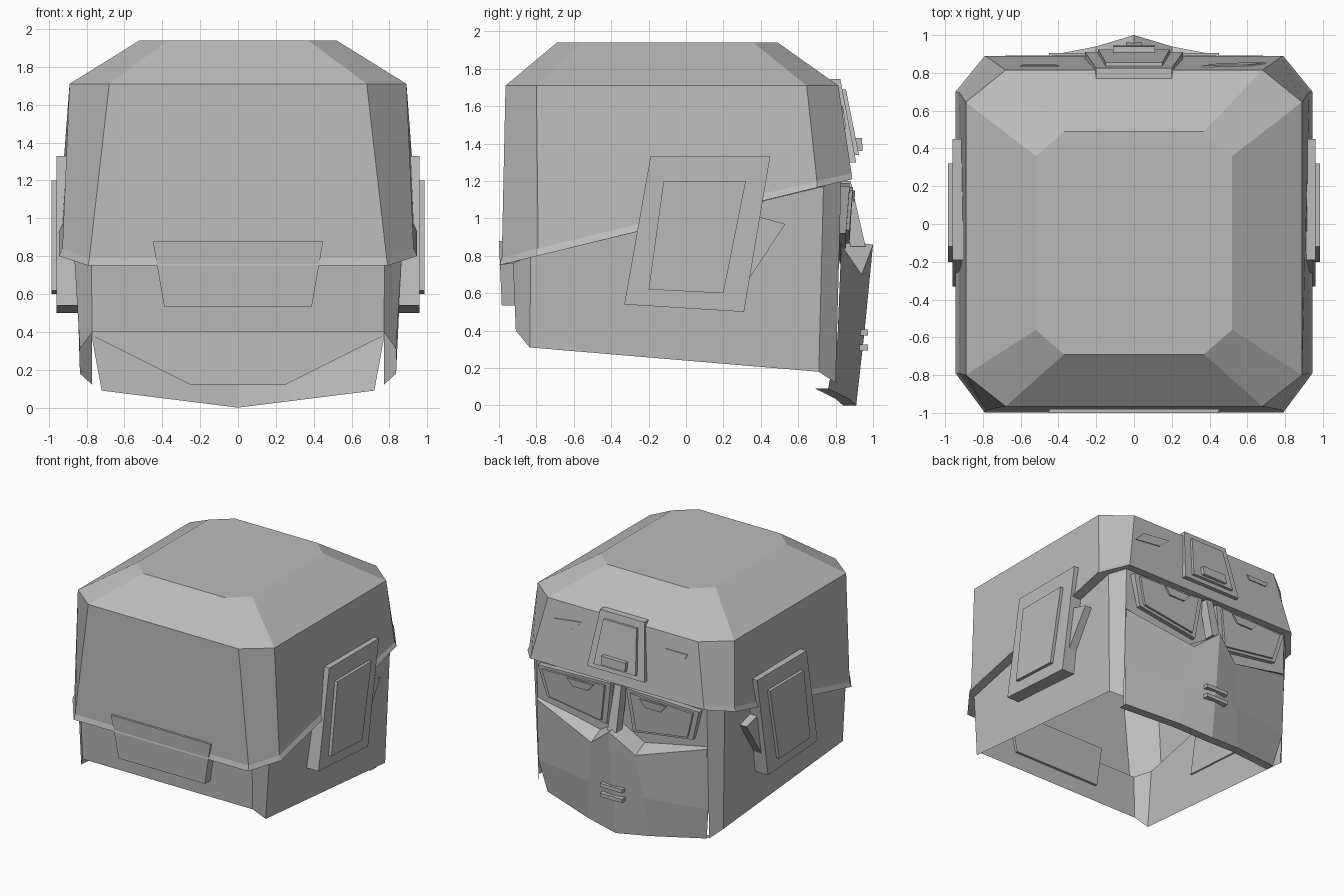
import bpy
import bmesh
from mathutils import Vector

cube = bpy.data.objects.get("Cube")
if cube:
    bpy.data.objects.remove(cube, do_unlink=True)

grey = bpy.data.materials.new("plain grey")
grey.use_nodes = True
GREY = (0.5, 0.5, 0.5, 1)
grey.diffuse_color = GREY
grey.node_tree.nodes["Principled BSDF"].inputs["Base Color"].default_value = GREY


def finish(name, bm):
    bmesh.ops.recalc_face_normals(bm, faces=bm.faces)
    mesh = bpy.data.meshes.new(name)
    bm.to_mesh(mesh)
    bm.free()
    mesh.materials.append(grey)
    obj = bpy.data.objects.new(name, mesh)
    bpy.context.collection.objects.link(obj)
    return obj


def plate(name, outline, depth):
    """Solid plate: outer outline pushed along the depth vector."""
    bm = bmesh.new()
    face = bm.faces.new([bm.verts.new(p) for p in outline])
    out = bmesh.ops.extrude_face_region(bm, geom=[face], use_keep_orig=True)
    moved = [v for v in out["geom"] if isinstance(v, bmesh.types.BMVert)]
    bmesh.ops.translate(bm, verts=moved, vec=depth)
    return finish(name, bm)


def shrink(points, factor, shift):
    mid = sum((Vector(p) for p in points), Vector()) / len(points)
    return [mid + (Vector(p) - mid) * factor + Vector(shift) for p in points]


def flip(points):
    return [(-p[0], p[1], p[2]) for p in points]


def ring(bm, half):
    """Eight-sided ring from the four points on the left side."""
    return [bm.verts.new(p) for p in half + flip(half[::-1])]


def loft(bm, a, b, skip=()):
    for i in range(8):
        if i not in skip:
            j = (i + 1) % 8
            bm.faces.new((a[i], a[j], b[j], b[i]))


# Dome with a flared, sloping rim
bm = bmesh.new()
rings = [ring(bm, half) for half in (
    [(.37, -.69, 1.94), (.52, -.56, 1.94), (.52, .36, 1.94), (.37, .49, 1.94)],
    [(.68, -.965, 1.71), (.89, -.8, 1.71), (.89, .645, 1.71), (.68, .815, 1.71)],
    [(.785, -.985, .79), (.928, -.79, .84), (.928, .7, 1.2), (.78, .885, 1.24)],
    [(.79, -.998, .75), (.945, -.79, .8), (.945, .7, 1.165), (.79, .89, 1.21)],
    [(.775, -.925, .76), (.865, -.83, .8), (.865, .735, 1.17), (.77, .83, 1.21)],
)]
bm.faces.new(rings[0])
for a, b in zip(rings, rings[1:]):
    loft(bm, a, b)
finish("dome", bm)

# Lower skirt, open underneath and at the face
bm = bmesh.new()
top = ring(bm, [(.775, -.925, .76), (.865, -.83, .8), (.865, .735, 1.17), (.77, .83, 1.21)])
low = ring(bm, [(.77, -.91, .4), (.835, -.835, .31), (.835, .71, .18), (.77, .8, .12)])
loft(bm, top, low, skip=(3,))
finish("skirt", bm)

# Face panel behind the eyes and mask
bm = bmesh.new()
half = [(.77, .83, 1.21), (.77, .805, .38), (.25, .8, .12)]
bm.faces.new([bm.verts.new(p) for p in half + flip(half[::-1])])
finish("face_panel", bm)

# Faceted mask with a ledge on top and a lip underneath
columns = [
    [(0, .83, .88), (0, 1.0, .86), (0, .955, .4), (0, .91, 0), (0, .84, 0)],
    [(.2, .82, .76), (.2, .94, .7), (.25, .9, .35), (.28, .87, .035), (.28, .8, .035)],
    [(.77, .815, .88), (.77, .83, .86), (.77, .81, .36), (.72, .76, .09), (.72, .69, .09)],
]
columns = [flip(c) for c in columns[:0:-1]] + columns
bm = bmesh.new()
grid = [[bm.verts.new(p) for p in c] for c in columns]
for a, b in zip(grid, grid[1:]):
    for i in range(len(a) - 1):
        bm.faces.new((a[i], b[i], b[i + 1], a[i + 1]))
finish("mask", bm)

# Nose bridge between the eyes
plate("nose_bridge", [(-.03, .88, 1.2), (.03, .88, 1.2), (.04, .96, .85), (-.04, .96, .85)],
      (0, -.08, 0))

# Mouth bars
for i, z in enumerate((.39, .31)):
    plate(f"mouth_bar_{i + 1}", [(-.1, .972, z - .015), (.1, .972, z - .015),
                                 (.1, .972, z + .015), (-.1, .972, z + .015)], (0, -.07, 0))

# Eyes and side plates, mirrored
eye = [(.73, .875, 1.17), (.07, .875, 1.19), (.12, .855, .84), (.66, .855, .92)]
lid = [(.45, .905, 1.15), (.21, .905, 1.15), (.26, .9, 1.09), (.4, .9, 1.09)]
ear = [(.96, -.19, 1.33), (.96, .45, 1.33), (.96, .31, .5), (.96, -.33, .54)]
ear_top = [(.985, -.12, 1.2), (.985, .32, 1.2), (.985, .2, .6), (.985, -.2, .62)]
fin = [(.92, .35, 1.02), (.92, .53, .97), (.92, .34, .68)]
for side, sign in (("left", 1), ("right", -1)):
    place = (lambda pts: pts) if sign > 0 else flip
    plate(f"{side}_eye_frame", place(eye), (0, -.06, 0))
    plate(f"{side}_eye_lens", place(shrink(eye, .86, (0, .018, 0))), (0, -.05, 0))
    plate(f"{side}_eye_lid", place(lid), (0, -.03, 0))
    plate(f"{side}_ear_plate", place(ear), (-.13 * sign, 0, 0))
    plate(f"{side}_ear_cover", place(ear_top), (-.04 * sign, 0, 0))
    plate(f"{side}_ear_fin", place(fin), (-.08 * sign, 0, 0))

# Rear neck plate
plate("neck_plate", [(-.45, -1.0, .88), (.45, -1.0, .88), (.39, -.985, .535), (-.39, -.985, .535)],
      (0, .09, 0))

# Forehead block in three layers
plate("brow_block", [(-.2, .825, 1.745), (.2, .825, 1.745), (.26, .91, 1.3), (-.26, .91, 1.3)],
      (0, -.055, 0))
plate("brow_cover", [(-.15, .855, 1.69), (.15, .855, 1.69), (.19, .925, 1.34), (-.19, .925, 1.34)],
      (0, -.04, 0))
plate("brow_box", [(-.11, .94, 1.43), (.11, .94, 1.43), (.11, .945, 1.36), (-.11, .945, 1.36)],
      (0, -.06, 0))


# Forehead badges follow the slope of the dome
def on_brow(points):
    return [(x, .823 + (1.71 - z) * .145, z) for x, z in points]


plate("left_badge", on_brow([(.7, 1.48), (.61, 1.57), (.36, 1.6), (.46, 1.51)]), (0, -.009, 0))
plate("right_badge", on_brow([(-.4, 1.59), (-.6, 1.59), (-.58, 1.55), (-.42, 1.55)]), (0, -.009, 0))
